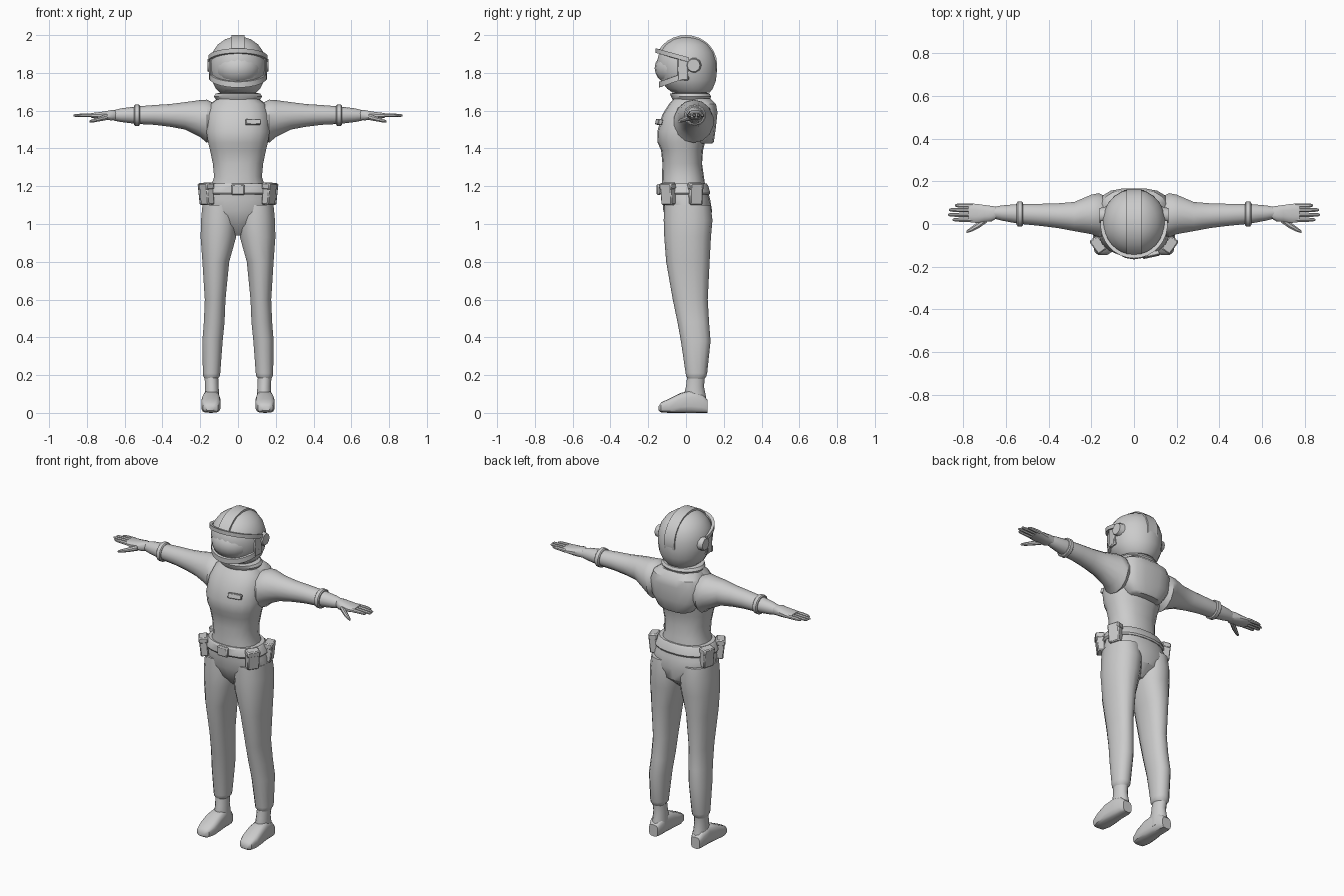
import bpy, bmesh
from math import sin, cos, pi, radians, copysign
from mathutils import Vector, Matrix, Euler

mat = bpy.data.materials.new("suit_grey")
mat.diffuse_color = (0.6, 0.6, 0.6, 1)


def finish(name, bm, mirror=False, bevel=0, angle=35):
    bmesh.ops.recalc_face_normals(bm, faces=bm.faces)
    me = bpy.data.meshes.new(name)
    bm.to_mesh(me)
    bm.free()
    me.materials.append(mat)
    ob = bpy.data.objects.new(name, me)
    bpy.context.collection.objects.link(ob)
    bpy.ops.object.select_all(action='DESELECT')
    ob.select_set(True)
    bpy.context.view_layer.objects.active = ob
    bpy.ops.object.shade_smooth_by_angle(angle=radians(angle))
    if bevel:
        b = ob.modifiers.new("bevel", 'BEVEL')
        b.width, b.segments = bevel, 1
    if mirror:
        ob.modifiers.new("mirror", 'MIRROR')
    return ob


def loft(name, axis, secs, n=16, mirror=False, square=1.0):
    """Skin rounded sections (position, a_min, a_max, b_min, b_max) along an axis."""
    bm = bmesh.new()
    rings = []
    for t, a0, a1, b0, b1 in secs:
        ring = []
        for i in range(n):
            w = 2 * pi * (i + 0.5) / n
            c, s = cos(w), sin(w)
            a = (a0 + a1) / 2 + (a1 - a0) / 2 * copysign(abs(c) ** square, c)
            b = (b0 + b1) / 2 + (b1 - b0) / 2 * copysign(abs(s) ** square, s)
            ring.append(bm.verts.new({'x': (t, a, b), 'y': (a, t, b), 'z': (a, b, t)}[axis]))
        rings.append(ring)
    for r, q in zip(rings, rings[1:]):
        for i in range(n):
            bm.faces.new((r[i], r[(i + 1) % n], q[(i + 1) % n], q[i]))
    bm.faces.new(rings[0])
    bm.faces.new(rings[-1])
    return finish(name, bm, mirror)


def sym(rows):
    """Expand (z, half_width, y_front, y_back) into loft sections."""
    return [(z, -w, w, f, b) for z, w, f, b in rows]


def box(name, center, size, rot=(0, 0, 0), mirror=False, bevel=0.006):
    bm = bmesh.new()
    m = Matrix.Translation(center) @ Euler([radians(r) for r in rot]).to_matrix().to_4x4()
    bmesh.ops.create_cube(bm, size=1, matrix=m @ Matrix.Diagonal((*size, 1)))
    return finish(name, bm, mirror, bevel)


def strap(name, path, width, thick):
    """Rectangular strip along (point, outward, sideways) frames."""
    bm = bmesh.new()
    rings = []
    for p, o, s in path:
        p, o, s = Vector(p), Vector(o).normalized(), Vector(s).normalized()
        rings.append([bm.verts.new(p + o * thick * k + s * width / 2 * j)
                      for k, j in ((-1, -1), (-1, 1), (1, 1), (1, -1))])
    for r, q in zip(rings, rings[1:]):
        for i in range(4):
            bm.faces.new((r[i], r[(i + 1) % 4], q[(i + 1) % 4], q[i]))
    bm.faces.new(rings[0])
    bm.faces.new(rings[-1])
    return finish(name, bm)


# Torso, back yoke and collar
loft("torso", 'z', sym([
    (1.18, .15, -.13, .105), (1.25, .128, -.127, .095), (1.32, .135, -.125, .085),
    (1.39, .15, -.132, .09), (1.43, .16, -.15, .10), (1.49, .17, -.152, .11),
    (1.58, .165, -.125, .13), (1.635, .145, -.09, .13), (1.67, .10, -.06, .115)]), 18, square=.85)
loft("back_yoke", 'z', sym([
    (1.425, .09, .02, .14), (1.435, .11, .02, .148), (1.50, .155, .0, .158),
    (1.59, .165, -.03, .168), (1.635, .15, -.03, .16), (1.665, .11, -.03, .13)]), 16, square=.7)
loft("collar", 'z', sym([
    (1.655, .115, -.068, .125), (1.675, .13, -.08, .133), (1.69, .12, -.085, .125),
    (1.695, .095, -.06, .11)]), 18)
loft("neck", 'z', sym([(1.66, .08, -.04, .10), (1.73, .085, -.06, .11)]), 14)
box("chest_badge", (.08, -.143, 1.54), (.08, .022, .03), (-14, 0, 12), bevel=.003)

# Hips, belt and its fittings
loft("hips", 'z', sym([
    (.94, .03, -.04, .06), (1.0, .13, -.095, .125), (1.07, .192, -.12, .138),
    (1.13, .188, -.126, .128), (1.2, .165, -.13, .108)]), 18, square=.9)
loft("belt", 'z', sym([
    (1.155, .182, -.138, .125), (1.165, .19, -.145, .13),
    (1.205, .175, -.143, .118), (1.215, .165, -.135, .11)]), 20, square=.9)
box("buckle", (0, -.145, 1.182), (.07, .022, .058))
box("front_pouch", (.165, -.095, 1.16), (.045, .07, .115), (0, 6, -35), True)
box("front_pouch_flap", (.167, -.097, 1.20), (.052, .076, .035), (0, 6, -35), True)
box("rear_pouch", (.178, .05, 1.16), (.045, .07, .115), (0, 6, 18), True)
box("rear_pouch_flap", (.178, .05, 1.20), (.052, .076, .035), (0, 6, 18), True)

# Legs and boots
loft("leg", 'z', [
    (1.1, .01, .19, -.115, .13), (1.02, .002, .198, -.118, .14), (.93, .008, .2, -.115, .132),
    (.8, .045, .19, -.105, .125), (.6, .065, .177, -.07, .115), (.48, .07, .182, -.045, .122),
    (.38, .08, .19, -.027, .13), (.21, .093, .187, -.002, .112), (.195, .095, .185, 0, .108),
    (.18, .108, .176, .01, .098)], 14, True, .9)
loft("boot_shaft", 'z', [
    (.03, .098, .18, -.01, .112), (.09, .098, .178, -.012, .105),
    (.14, .102, .175, .0, .095), (.19, .104, .178, .006, .1)], 14, True)
loft("boot_foot", 'y', [
    (-.145, .125, .168, .012, .035), (-.132, .104, .185, .003, .055), (-.09, .092, .195, 0, .075),
    (-.03, .092, .193, 0, .105), (.03, .098, .185, 0, .12), (.085, .1, .182, 0, .1),
    (.113, .112, .172, 0, .07)], 14, True, .6)

# Sleeves, cuff bands and gloves
loft("sleeve", 'x', [
    (.13, -.05, .13, 1.46, 1.64), (.165, -.065, .147, 1.43, 1.658), (.2, -.05, .14, 1.46, 1.656),
    (.28, -.035, .105, 1.50, 1.645), (.36, -.02, .098, 1.515, 1.635), (.44, -.01, .096, 1.525, 1.63),
    (.54, .0, .095, 1.53, 1.622), (.62, .015, .088, 1.54, 1.612), (.66, .026, .08, 1.548, 1.602)],
    14, True)
loft("cuff_band", 'x', [
    (.52, -.006, .1, 1.526, 1.626), (.525, -.013, .106, 1.52, 1.632),
    (.545, -.013, .106, 1.52, 1.632), (.55, -.006, .1, 1.526, 1.626)], 14, True)
loft("glove_palm", 'x', [
    (.645, .025, .082, 1.55, 1.602), (.67, .01, .086, 1.548, 1.604), (.70, .01, .09, 1.55, 1.598),
    (.74, .004, .096, 1.556, 1.592), (.775, .008, .097, 1.562, 1.588)], 12, True, .8)
for i, (y, tip) in enumerate([(.020, .85), (.043, .872), (.066, .868), (.087, .84)]):
    loft(f"finger_{i + 1}", 'x', [
        (.755, y - .011, y + .011, 1.563, 1.587), (.81, y - .011, y + .011, 1.566, 1.586),
        (tip - .01, y - .009, y + .009, 1.567, 1.583), (tip, y - .004, y + .004, 1.571, 1.579)],
        8, True)
loft("thumb", 'x', [
    (.69, .005, .045, 1.55, 1.585), (.73, -.022, .012, 1.543, 1.57),
    (.765, -.038, -.014, 1.537, 1.558), (.785, -.043, -.03, 1.537, 1.549)], 8, True)

# Helmet shell and visor globe
loft("helmet_shell", 'z', sym([
    (1.695, .095, -.07, .125), (1.715, .118, -.10, .142), (1.76, .14, -.135, .16),
    (1.81, .149, -.15, .165), (1.86, .15, -.155, .163), (1.91, .136, -.142, .148),
    (1.95, .108, -.112, .12), (1.977, .07, -.075, .08), (1.99, .03, -.035, .035)]), 24)
bm = bmesh.new()
bmesh.ops.create_uvsphere(bm, u_segments=20, v_segments=12, radius=1,
                          matrix=Matrix.Translation((0, -.035, 1.825)) @ Matrix.Diagonal((.127, .131, .102, 1)))
finish("visor", bm)

# Helmet trims: crown ridge, brow band, chin guard
crown = []
for i in range(15):
    a = radians(28 + i * 12.5)
    crown.append(((0, -.157 * cos(a), 1.845 + .147 * sin(a)), (0, -cos(a), sin(a)), (1, 0, 0)))
strap("crown_ridge", crown, .07, .008)
brow, chin = [], []
for i in range(17):
    a = radians(-96 + i * 12)
    out = (sin(a), -cos(a), .25)
    brow.append(((.149 * sin(a), -.152 * cos(a), 1.872 + .044 * cos(a)), out, (0, 0, 1)))
    chin.append(((.143 * sin(a), -.135 * cos(a), 1.79 - .05 * cos(a)),
                 (sin(a), -cos(a), -.3), (0, 0, 1)))
strap("brow_band", brow, .024, .009)
strap("chin_guard", chin, .03, .009)

# Ear discs with a cheek plate linking brow and chin
bm = bmesh.new()
bmesh.ops.create_cone(bm, cap_ends=True, segments=10, radius1=.042, radius2=.034, depth=.03,
                      matrix=Matrix.Translation((.147, .04, 1.84)) @ Matrix.Rotation(pi / 2, 4, 'Y'))
finish("ear_disc", bm, True)
box("cheek_plate", (.138, -.015, 1.82), (.024, .06, .12), (0, 0, -8), True)
